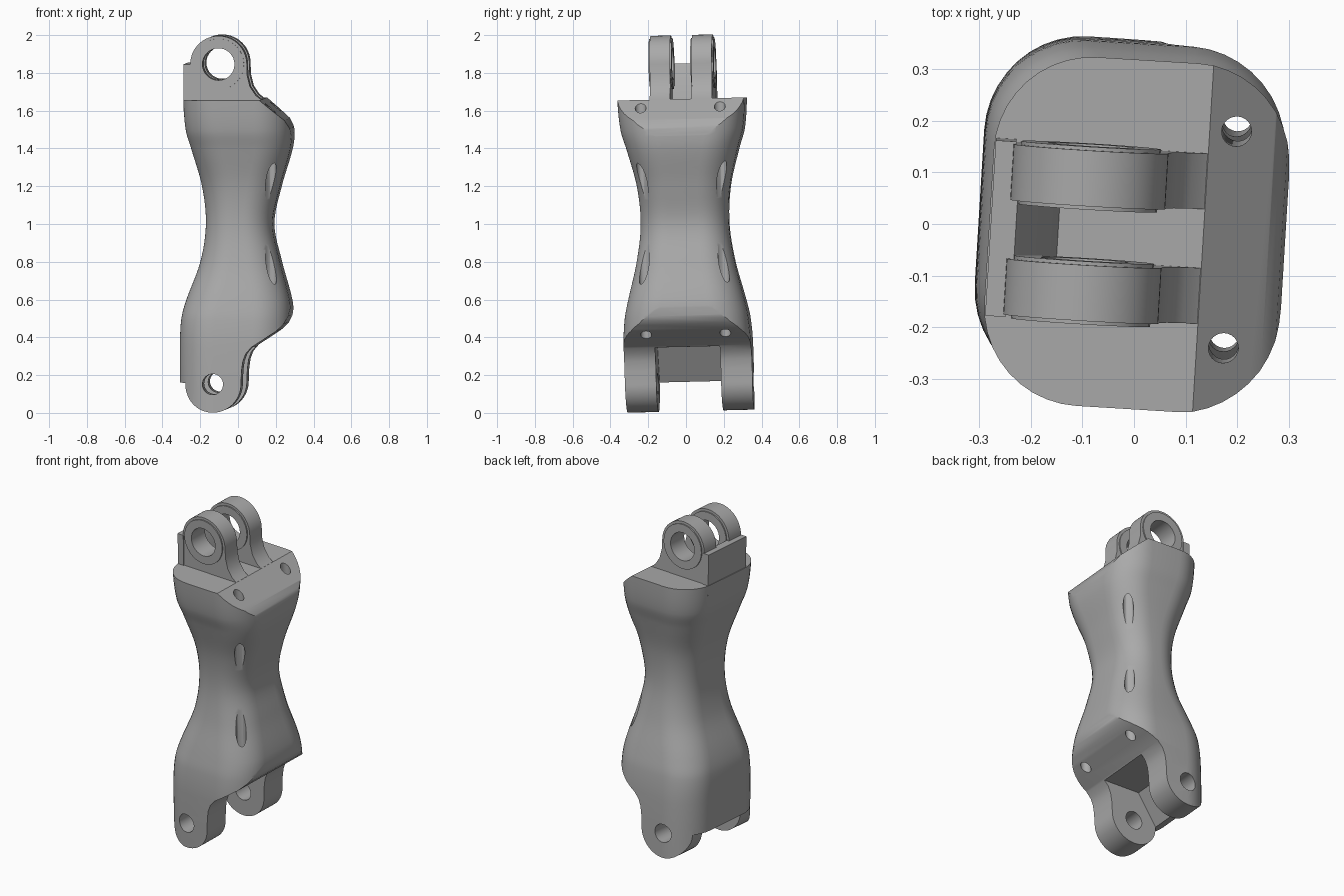
import bpy, bmesh, math
from mathutils import Matrix, Vector

old = bpy.data.objects.get("Cube")
if old:
    bpy.data.objects.remove(old, do_unlink=True)

grey = bpy.data.materials.new("plain grey")
grey.use_nodes = True
grey.diffuse_color = (0.4, 0.4, 0.4, 1)
grey.node_tree.nodes["Principled BSDF"].inputs["Base Color"].default_value = (0.4, 0.4, 0.4, 1)

# The whole part leans and turns slightly
POSE = (Matrix.Translation((0, -0.004, 1)) @ Matrix.Rotation(math.radians(-3.5), 4, 'Z')
        @ Matrix.Rotation(math.radians(1.4), 4, 'X') @ Matrix.Translation((0, 0, -1)))


def make(name, bm):
    bmesh.ops.recalc_face_normals(bm, faces=bm.faces)
    mesh = bpy.data.meshes.new(name)
    bm.to_mesh(mesh)
    bm.free()
    mesh.materials.append(grey)
    ob = bpy.data.objects.new(name, mesh)
    bpy.context.collection.objects.link(ob)
    return ob


def arc(cx, cz, r, a0, a1, n=32):
    angles = [math.radians(a0 + (a1 - a0) * i / n) for i in range(n + 1)]
    return [(cx + r * math.cos(a), cz + r * math.sin(a)) for a in angles]


def prism(name, pts, y0, y1):
    """Side profile in x and z, extruded along y."""
    bm = bmesh.new()
    a = [bm.verts.new((x, y0, z)) for x, z in pts]
    b = [bm.verts.new((x, y1, z)) for x, z in pts]
    bm.faces.new(a)
    bm.faces.new(b)
    for i in range(len(pts)):
        j = (i + 1) % len(pts)
        bm.faces.new((a[i], a[j], b[j], b[i]))
    return make(name, bm)


def disc(name, cx, cz, r, y0, y1):
    return prism(name, arc(cx, cz, r, 0, 348.75, 31), y0, y1)


def boolean(ob, cutter, op='DIFFERENCE'):
    cutter.hide_render = True
    mod = ob.modifiers.new("cut", 'BOOLEAN')
    mod.operation, mod.object, mod.solver = op, cutter, 'EXACT'
    bpy.context.view_layer.objects.active = ob
    bpy.ops.object.modifier_apply(modifier=mod.name)
    bpy.data.objects.remove(cutter, do_unlink=True)


def finish(ob):
    ob.data.transform(POSE)
    bpy.ops.object.select_all(action='DESELECT')
    ob.select_set(True)
    bpy.context.view_layer.objects.active = ob
    bpy.ops.object.shade_smooth_by_angle(angle=math.radians(30))


# Waisted body stations: height, left x, right x, half depth, corner radius
stations = [
    (-0.10, -0.300, 0.285, 0.336, 0.19),
    (0.35, -0.300, 0.285, 0.338, 0.19),
    (0.50, -0.293, 0.287, 0.328, 0.19),
    (0.60, -0.268, 0.280, 0.308, 0.19),
    (0.80, -0.195, 0.228, 0.260, 0.17),
    (1.00, -0.165, 0.188, 0.234, 0.15),
    (1.20, -0.185, 0.228, 0.247, 0.165),
    (1.40, -0.240, 0.285, 0.295, 0.18),
    (1.50, -0.268, 0.295, 0.324, 0.19),
    (1.66, -0.280, 0.295, 0.338, 0.19),
    (1.80, -0.280, 0.295, 0.338, 0.19)]


def slope(i, k):
    lo, hi = stations[max(i - 1, 0)], stations[min(i + 1, len(stations) - 1)]
    return (hi[k] - lo[k]) / (hi[0] - lo[0])


def rings(steps=6):
    """Smooth interpolation between the stations."""
    for i in range(len(stations) - 1):
        p, q = stations[i], stations[i + 1]
        h = q[0] - p[0]
        for s in range(steps):
            t = s / steps
            row = [p[0] + h * t]
            for k in range(1, 5):
                row.append(p[k] * (2 * t**3 - 3 * t**2 + 1) + q[k] * (3 * t**2 - 2 * t**3)
                           + h * slope(i, k) * (t**3 - 2 * t**2 + t)
                           + h * slope(i + 1, k) * (t**3 - t**2))
            yield row
    yield stations[-1]


bm = bmesh.new()
loops = []
for z, xl, xr, d, r in rings():
    ring = []
    for cx, cy, a in ((xr - r, d - r, 0), (xl + r, d - r, 90),
                      (xl + r, r - d, 180), (xr - r, r - d, 270)):
        ring += [bm.verts.new((x, y, z)) for x, y in arc(cx, cy, r, a, a + 90, 10)]
    loops.append(ring)
for a, b in zip(loops, loops[1:]):
    for i in range(len(a)):
        j = (i + 1) % len(a)
        bm.faces.new((a[i], a[j], b[j], b[i]))
bm.faces.new(loops[0])
bm.faces.new(loops[-1])
body = make("body", bm)

# Side outline: lower fork, underside chamfer, top chamfer and flat top
LX, LZ = -0.115, 0.159
outline = [(-0.45, 0.165), (LX - 0.15, 0.165)] + arc(LX, LZ, 0.15, 180, 360) + [
    (0.038, 0.23), (0.045, 0.28), (0.060, 0.32), (0.09, 0.355), (0.16, 0.40),
    (0.22, 0.44), (0.255, 0.475), (0.277, 0.515), (0.286, 0.56), (0.45, 0.60),
    (0.45, 1.42), (0.295, 1.46), (0.287, 1.51), (0.262, 1.555), (0.20, 1.607),
    (0.135, 1.662), (-0.45, 1.662)]
boolean(body, prism("outline_cutter", outline, -0.6, 0.6), 'INTERSECT')

# Pocket between the lower fork arms
pocket = [(-0.265, -0.1), (-0.265, 0.165), (-0.15, 0.35), (0.3, 0.35), (0.3, -0.1)]
boolean(body, prism("pocket_cutter", pocket, -0.172, 0.172))
boolean(body, disc("lower_pin_cutter", LX, LZ, 0.055, -0.6, 0.6))

# Long cord holes, open at the waist
for side in (-1, 1):
    bm = bmesh.new()
    bmesh.ops.create_cone(bm, cap_ends=True, segments=24, radius1=0.029, radius2=0.029, depth=2.4,
                          matrix=Matrix.Translation(Vector((0.187, side * 0.21, 1))))
    boolean(body, make("cord_cutter", bm))
finish(body)

# Upper hinge lugs with raised rims
UX, UZ = -0.092, 1.85
lug = [(0.14, 1.6), (0.14, 1.657), (0.105, 1.685), (0.075, 1.73), (0.06, 1.79)]
lug += arc(UX, UZ, 0.15, 0, 180) + [(UX - 0.15, 1.6)]
for side, word in ((-1, "front"), (1, "back")):
    y0, y1 = sorted((side * 0.057, side * 0.165))
    ob = prism(word + "_upper_lug", lug, y0, y1)
    boolean(ob, disc("rim_cutter", UX, UZ, 0.135, y0 - 0.007, y1 + 0.007), 'UNION')
    boolean(ob, disc("upper_pin_cutter", UX, UZ, 0.085, -0.6, 0.6))
    finish(ob)

# Stop plate behind the lugs and its sloped web
finish(prism("stop_plate", [(-0.277, 1.6), (-0.277, 1.85), (-0.237, 1.85), (-0.237, 1.6)], -0.17, 0.17))
finish(prism("stop_web", [(-0.24, 1.6), (-0.24, 1.85), (-0.228, 1.85), (-0.145, 1.66), (-0.145, 1.6)],
             -0.06, 0.06))
